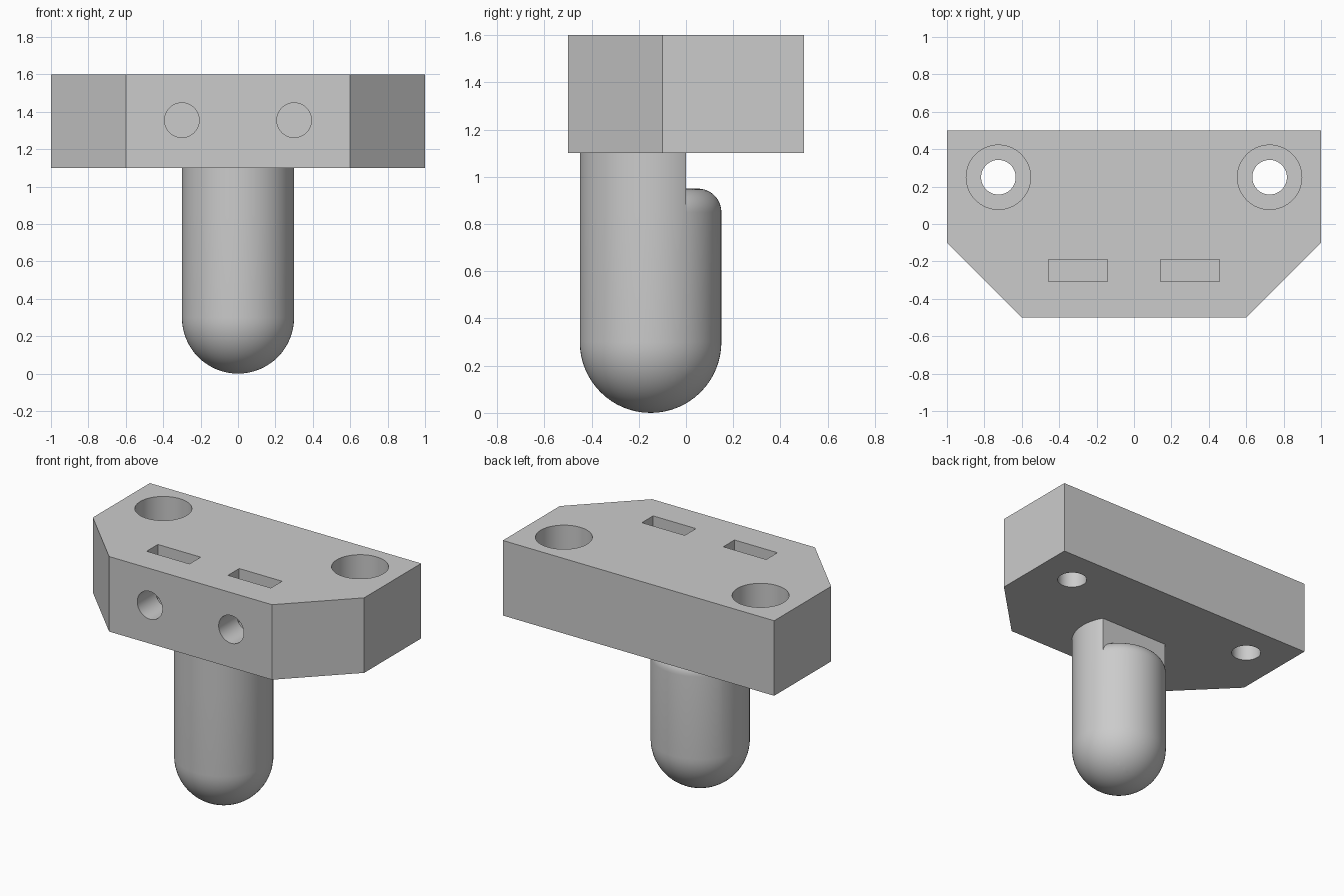
import bpy, bmesh, math
from mathutils import Matrix, Vector

cube = bpy.data.objects.get("Cube")
if cube:
    bpy.data.objects.remove(cube, do_unlink=True)

grey = bpy.data.materials.new("plain grey")
grey.use_nodes = True
colour = (0.6, 0.6, 0.6, 1)
grey.diffuse_color = colour
grey.node_tree.nodes["Principled BSDF"].inputs["Base Color"].default_value = colour


def make_object(name, bm):
    bmesh.ops.recalc_face_normals(bm, faces=bm.faces)
    mesh = bpy.data.meshes.new(name)
    bm.to_mesh(mesh)
    bm.free()
    mesh.materials.append(grey)
    obj = bpy.data.objects.new(name, mesh)
    bpy.context.collection.objects.link(obj)
    return obj


def smooth(obj):
    bpy.ops.object.select_all(action="DESELECT")
    obj.select_set(True)
    bpy.context.view_layer.objects.active = obj
    bpy.ops.object.shade_smooth_by_angle(angle=math.radians(30))


def cut(target, cutter):
    mod = target.modifiers.new("cut", "BOOLEAN")
    mod.operation = "DIFFERENCE"
    mod.solver = "EXACT"
    mod.object = cutter
    bpy.context.view_layer.objects.active = target
    bpy.ops.object.modifier_apply(modifier=mod.name)
    bpy.data.objects.remove(cutter, do_unlink=True)


def box_cutter(low, high):
    low, high = Vector(low), Vector(high)
    bm = bmesh.new()
    bmesh.ops.create_cube(bm, size=1, matrix=Matrix.Translation((low + high) / 2)
                          @ Matrix.Diagonal((*(high - low), 1)))
    return make_object("slot_cutter", bm)


def round_cutter(start, end, radius):
    start, end = Vector(start), Vector(end)
    axis = end - start
    turn = axis.to_track_quat("Z", "Y").to_matrix().to_4x4()
    bm = bmesh.new()
    bmesh.ops.create_cone(bm, cap_ends=True, segments=64, radius1=radius, radius2=radius,
                          depth=axis.length, matrix=Matrix.Translation((start + end) / 2) @ turn)
    return make_object("hole_cutter", bm)


# Mounting block with chamfered front corners
bottom, top = 1.1, 1.6
outline = [(-1, 0.5), (-1, -0.1), (-0.6, -0.5), (0.6, -0.5), (1, -0.1), (1, 0.5)]
bm = bmesh.new()
face = bm.faces.new([bm.verts.new((x, y, bottom)) for x, y in outline])
side = bmesh.ops.extrude_face_region(bm, geom=[face])
bmesh.ops.translate(bm, vec=(0, 0, top - bottom),
                    verts=[v for v in side["geom"] if isinstance(v, bmesh.types.BMVert)])
block = make_object("mounting_block", bm)

# Counterbored bolt holes, nut slots and front screw holes
for s in (-1, 1):
    x = 0.725 * s
    cut(block, round_cutter((x, 0.25, 1.35), (x, 0.25, 1.8), 0.172))
    cut(block, round_cutter((x, 0.25, 1.0), (x, 0.25, 1.5), 0.0925))
    x = 0.3 * s
    cut(block, box_cutter((x - 0.158, -0.308, 1.19), (x + 0.158, -0.19, 1.8)))
    cut(block, round_cutter((x, -0.7, 1.355), (x, 0.0, 1.355), 0.0925))
smooth(block)

# Round-ended pin: full-height front, lower rounded shoulder behind
radius, fillet, shoulder = 0.3, 0.1, 0.95


def arc(cx, cz, r, start, end, steps):
    angles = [math.radians(start + (end - start) * i / steps) for i in range(steps + 1)]
    return [(cx + r * math.cos(a), cz + r * math.sin(a)) for a in angles]


def half_pin(bm, profile, keep_back):
    part = bmesh.new()
    verts = [part.verts.new((r, 0, z)) for r, z in profile]
    edges = [part.edges.new(pair) for pair in zip(verts, verts[1:])]
    bmesh.ops.spin(part, geom=verts + edges, cent=(0, 0, 0), axis=(0, 0, 1),
                   angle=math.tau, steps=64)
    bmesh.ops.remove_doubles(part, verts=part.verts, dist=1e-5)
    bmesh.ops.translate(part, verts=part.verts, vec=(0, -0.15, 0))
    bmesh.ops.bisect_plane(part, geom=part.verts[:] + part.edges[:] + part.faces[:],
                           plane_co=(0, 0, 0), plane_no=(0, 1, 0),
                           clear_inner=keep_back, clear_outer=not keep_back)
    temp = bpy.data.meshes.new("temporary")
    part.to_mesh(temp)
    part.free()
    bm.from_mesh(temp)
    bpy.data.meshes.remove(temp)


tip = [(0, 0)] + arc(0, radius, radius, -90, 0, 16)[1:] + [(radius, shoulder - fillet)]
bm = bmesh.new()
half_pin(bm, tip + [(radius, bottom), (0, bottom)], False)
half_pin(bm, tip + arc(radius - fillet, shoulder - fillet, fillet, 0, 90, 10)[1:]
         + [(0, shoulder)], True)
bmesh.ops.remove_doubles(bm, verts=bm.verts, dist=1e-4)
# Flat wall above the shoulder
bmesh.ops.holes_fill(bm, edges=[e for e in bm.edges if e.is_boundary], sides=0)
smooth(make_object("round_pin", bm))
